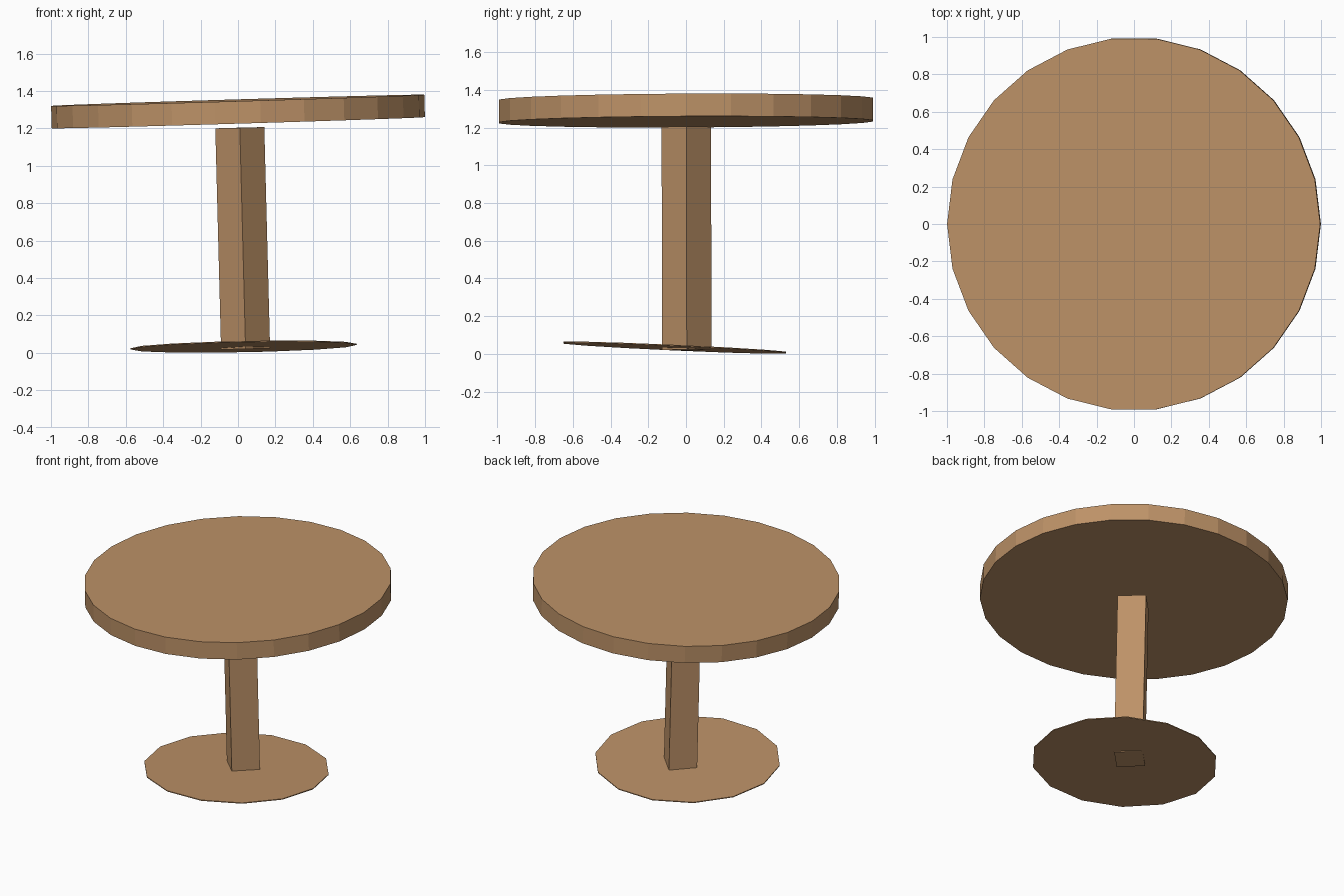
import bpy
from math import radians
from mathutils import Matrix, Vector, Quaternion

cube = bpy.data.objects.get("Cube")
if cube:
    bpy.data.objects.remove(cube, do_unlink=True)

# Single wood colour
wood = bpy.data.materials.new("light_brown_wood")
wood.use_nodes = True
colour = (0.51, 0.288, 0.137, 1.0)
wood.diffuse_color = colour
for node in wood.node_tree.nodes:
    if node.type == 'BSDF_PRINCIPLED':
        node.inputs["Base Color"].default_value = colour
        node.inputs["Roughness"].default_value = 0.8


def tilted_prism(name, sides, radius, height, centre, slope_x, slope_y):
    """Flat-sided prism with a corner on +x, tipped so its top has the given slopes."""
    bpy.ops.mesh.primitive_cylinder_add(vertices=sides, radius=radius, depth=height)
    obj = bpy.context.object
    obj.name = name
    obj.data.name = name
    normal = Vector((-slope_x, -slope_y, 1)).normalized()
    tilt = Vector((0, 0, 1)).rotation_difference(normal)
    turn = Quaternion((0, 0, 1), radians(90))
    obj.matrix_world = Matrix.Translation(centre) @ (tilt @ turn).to_matrix().to_4x4()
    obj.data.materials.append(wood)
    return obj


# Thick round top, slightly tipped
tilted_prism("table_top", 26, 0.998, 0.12, (0, 0, 1.29), 0.03, 0.005)

# Square post, corner facing forward, ending just below the top
tilted_prism("post", 4, 0.131, 1.183, (0.025, 0.003, 0.612), 0.026, 0.002)

# Thin tipped foot plate
tilted_prism("foot_plate", 14, 0.605, 0.006, (0.03, -0.06, 0.033), 0.02, -0.045)
